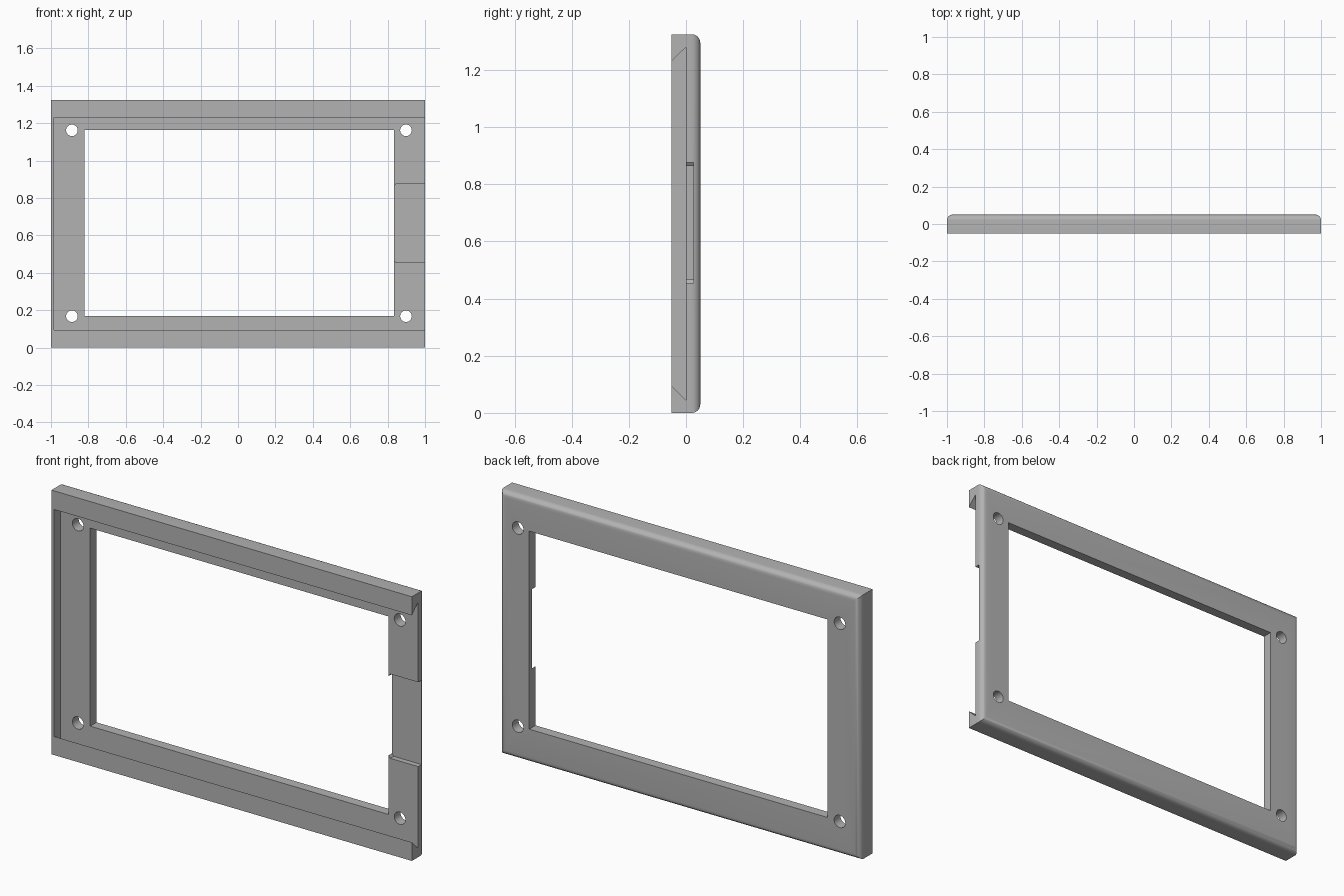
import bpy
import bmesh
from math import radians
from mathutils import Vector

if "Cube" in bpy.data.objects:
    bpy.data.objects.remove(bpy.data.objects["Cube"], do_unlink=True)

HEIGHT = 1.325
HALF_DEPTH = 0.05

grey = bpy.data.materials.new("plain grey")
grey.use_nodes = True
grey.diffuse_color = (0.45, 0.45, 0.45, 1)
grey.node_tree.nodes["Principled BSDF"].inputs["Base Color"].default_value = grey.diffuse_color


def prism(name, outline, sweep):
    """Solid made by sweeping a flat outline along a vector."""
    bm = bmesh.new()
    base = bm.faces.new([bm.verts.new(p) for p in outline])
    top = bmesh.ops.extrude_face_region(bm, geom=[base])["geom"]
    bmesh.ops.translate(bm, vec=Vector(sweep),
                        verts=[v for v in top if isinstance(v, bmesh.types.BMVert)])
    bmesh.ops.recalc_face_normals(bm, faces=bm.faces)
    mesh = bpy.data.meshes.new(name)
    bm.to_mesh(mesh)
    bm.free()
    obj = bpy.data.objects.new(name, mesh)
    bpy.context.collection.objects.link(obj)
    mesh.materials.append(grey)
    return obj


def block(name, x0, x1, y0, y1, z0, z1):
    return prism(name, [(x0, y0, z0), (x1, y0, z0), (x1, y0, z1), (x0, y0, z1)],
                 (0, y1 - y0, 0))


# Outer slab with rounded back edges
frame = block("frame", -1, 1, -HALF_DEPTH, HALF_DEPTH, 0, HEIGHT)
bm = bmesh.new()
bm.from_mesh(frame.data)
back_edges = [e for e in bm.edges if all(v.co.y > 0 for v in e.verts)]
bmesh.ops.bevel(bm, geom=back_edges, offset=0.03, segments=8, profile=0.5, affect='EDGES')
bm.to_mesh(frame.data)
bm.free()

cutters = []

# Dovetail channel, open on the left end and closed on the right
cutters.append(prism("channel_cutter", [
    (-0.985, -0.06, 0.083), (-0.985, 0, 0.045),
    (-0.985, 0, HEIGHT - 0.045), (-0.985, -0.06, HEIGHT - 0.083)], (2.1, 0, 0)))
for v in cutters[0].data.vertices:
    if v.co.y < -0.01:      # keep the undercut slope true at the front face
        v.co.z = 0.103 if v.co.z < 0.5 else HEIGHT - 0.103

# Central window
cutters.append(block("window_cutter", -0.82, 0.835, -0.2, 0.2, 0.17, 1.163))

# Shallow side notch with clipped inner corners
cutters.append(prism("notch_cutter", [
    (0.80, -0.02, 0.466), (0.836, -0.02, 0.466), (0.845, -0.02, 0.454), (1.1, -0.02, 0.454),
    (1.1, -0.02, 0.877), (0.845, -0.02, 0.877), (0.836, -0.02, 0.864), (0.80, -0.02, 0.864)],
    (0, 0.047, 0)))

# Corner screw holes
for x in (-0.888, 0.898):
    for z in (0.168, 1.162):
        bpy.ops.mesh.primitive_cylinder_add(vertices=32, radius=0.031, depth=0.4,
                                            location=(x, 0, z), rotation=(radians(90), 0, 0))
        hole = bpy.context.object
        hole.name = "screw_hole_cutter"
        hole.data.materials.append(grey)
        cutters.append(hole)

# Carve the frame, then discard the cutters
bpy.ops.object.select_all(action='DESELECT')
frame.select_set(True)
bpy.context.view_layer.objects.active = frame
for cutter in cutters:
    cutter.hide_render = True
    cut = frame.modifiers.new("cut", 'BOOLEAN')
    cut.operation = 'DIFFERENCE'
    cut.solver = 'EXACT'
    cut.object = cutter
    bpy.ops.object.modifier_apply(modifier=cut.name)
    bpy.data.objects.remove(cutter, do_unlink=True)

bpy.ops.object.shade_smooth_by_angle(angle=radians(30))
